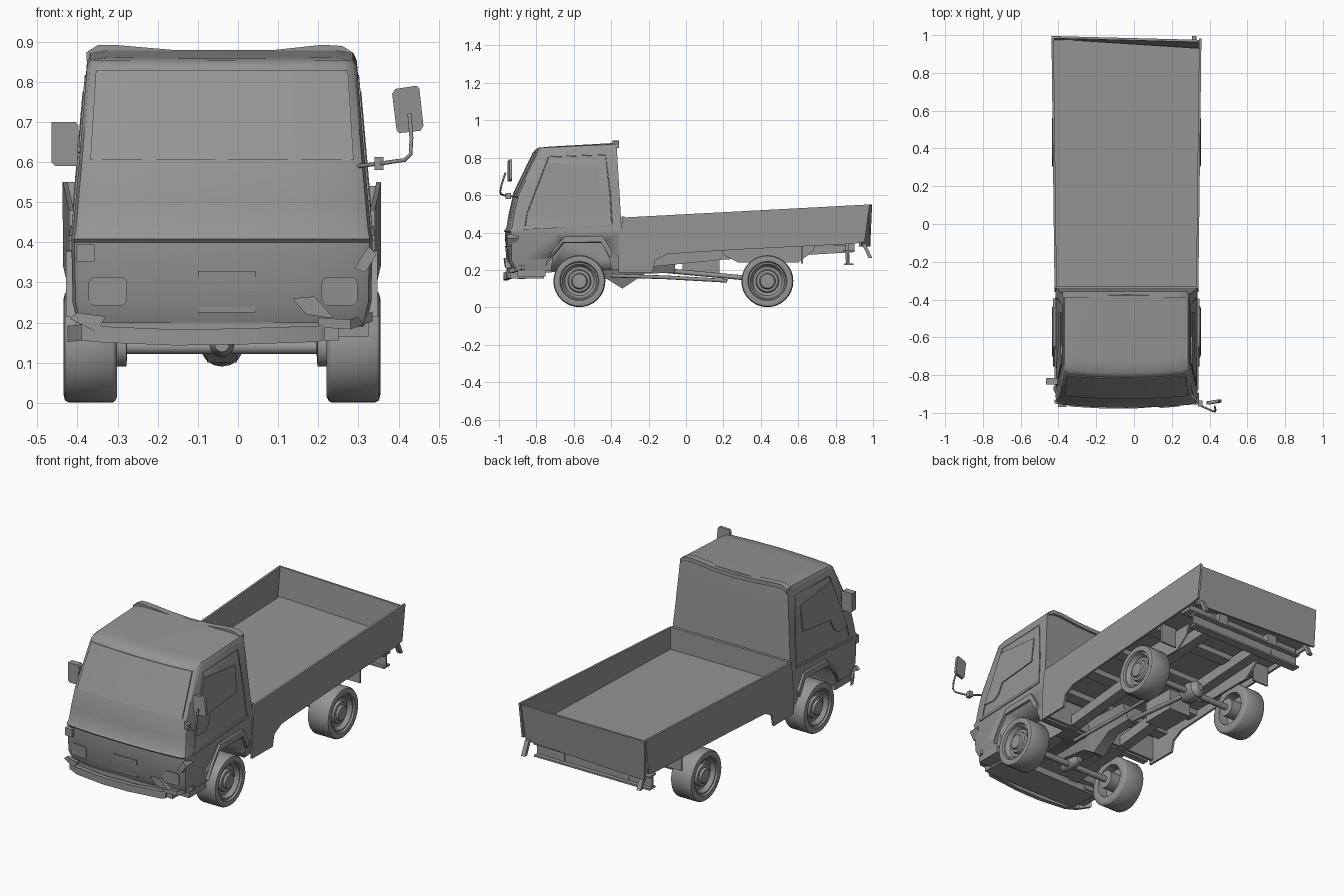
import bpy, bmesh, math
from mathutils import Vector

cube = bpy.data.objects.get("Cube")
if cube:
    bpy.data.objects.remove(cube, do_unlink=True)

grey = bpy.data.materials.new("plain_grey")
grey.use_nodes = True
grey.diffuse_color = (0.3, 0.3, 0.3, 1)
grey.node_tree.nodes["Principled BSDF"].inputs["Base Color"].default_value = (0.3, 0.3, 0.3, 1)

CX = -0.04  # centre line of the body
SIDES = (("right", -1), ("left", 1))


def loft(name, rings, caps=True, angle=35):
    """Skin a list of equal closed rings."""
    bm = bmesh.new()
    rows = [[bm.verts.new(p) for p in ring] for ring in rings]
    n = len(rows[0])
    for a, b in zip(rows, rows[1:]):
        for i in range(n):
            j = (i + 1) % n
            bm.faces.new((a[i], a[j], b[j], b[i]))
    if caps:
        bm.faces.new(rows[0])
        bm.faces.new(rows[-1])
    bmesh.ops.recalc_face_normals(bm, faces=bm.faces)
    mesh = bpy.data.meshes.new(name)
    bm.to_mesh(mesh)
    bm.free()
    mesh.materials.append(grey)
    ob = bpy.data.objects.new(name, mesh)
    bpy.context.collection.objects.link(ob)
    bpy.ops.object.select_all(action='DESELECT')
    ob.select_set(True)
    bpy.context.view_layer.objects.active = ob
    bpy.ops.object.shade_smooth_by_angle(angle=math.radians(angle))
    return ob


def slab(name, outline, offset):
    """Prism from an outline pushed along an offset."""
    pts = [Vector(p) for p in outline]
    return loft(name, [pts, [p + Vector(offset) for p in pts]])


def box(name, x0, x1, y0, y1, z0, z1):
    return slab(name, [(x0, y0, z0), (x1, y0, z0), (x1, y1, z0), (x0, y1, z0)], (0, 0, z1 - z0))


def bar(name, path, a, b):
    """Rectangular section with half axes a and b swept along a path."""
    a, b = Vector(a), Vector(b)
    return loft(name, [[Vector(p) + a + b, Vector(p) + a - b, Vector(p) - a - b, Vector(p) - a + b]
                       for p in path])


def lathe(name, profile, origin, axis, steps=32):
    """Spin (radius, distance) pairs around the x or y axis."""
    rings = []
    for r, d in profile:
        ring = []
        for i in range(steps):
            t = 2 * math.pi * i / steps
            c, s = r * math.cos(t), r * math.sin(t)
            ring.append(Vector(origin) + Vector((d, c, s) if axis == 'x' else (c, d, s)))
        rings.append(ring)
    return loft(name, rings)


def tube(name, pts, r):
    curve = bpy.data.curves.new(name, 'CURVE')
    curve.dimensions = '3D'
    curve.bevel_depth, curve.bevel_resolution, curve.use_fill_caps = r, 2, True
    spline = curve.splines.new('POLY')
    spline.points.add(len(pts) - 1)
    for sp, p in zip(spline.points, pts):
        sp.co = (*p, 1)
    curve.materials.append(grey)
    bpy.context.collection.objects.link(bpy.data.objects.new(name, curve))


# Cab levels: front z, rear z, front y, rear y, half width
LEVELS = [(.19, .20, -.935, -.36, .358), (.25, .25, -.962, -.35, .372), (.40, .40, -.965, -.345, .375),
          (.408, .408, -.973, -.345, .376), (.425, .425, -.960, -.345, .372),
          (.50, .50, -.948, -.349, .365), (.60, .60, -.925, -.355, .356),
          (.838, .853, -.81, -.37, .336), (.853, .872, -.79, -.372, .327), (.859, .879, -.73, -.378, .285)]


def level(z):
    """Front y and half width of the cab at a height."""
    for p, q in zip(LEVELS, LEVELS[1:]):
        if z <= q[0]:
            t = (z - p[0]) / (q[0] - p[0])
            return p[2] + (q[2] - p[2]) * t, p[4] + (q[4] - p[4]) * t
    return LEVELS[-1][2], LEVELS[-1][4]


def front(x, z, out=0.0):
    yf, hw = level(z)
    return Vector((x, yf + .02 * ((x - CX) / hw) ** 2 - out, z))


# Cab shell
rings = []
for zf, zr, yf, yr, hw in LEVELS:
    half = [(.5, .005), (.9, .0162), (.98, .03), (1, .06), (1, .27)]
    pts = [(u, yf + d) for u, d in half] + [(1, yr), (.5, yr), (0, yr)]
    pts = [(0, yf)] + pts + [(-u, y) for u, y in reversed(pts[:-1])]
    rings.append([Vector((CX + u * hw, y, zf + (zr - zf) * (y - yf) / (yr - yf))) for u, y in pts])
cab = loft("cab", rings)

# Wheel wells cut from the cab sides
ARCH = [(-.735, .1), (-.71, .27), (-.65, .345), (-.45, .345), (-.41, .26), (-.375, .1)]
for side, s in SIDES:
    cutter = slab("well_cutter", [(CX + s * .2, y, z) for y, z in ARCH], (s * .3, 0, 0))
    cutter.hide_render = True
    mod = cab.modifiers.new("well", 'BOOLEAN')
    mod.operation, mod.solver, mod.object = 'DIFFERENCE', 'EXACT', cutter
    bpy.context.view_layer.objects.active = cab
    bpy.ops.object.modifier_apply(modifier=mod.name)
    bpy.data.objects.remove(cutter, do_unlink=True)

# Rolled lip at the rear of the roof
bar("roof_lip", [(CX + x, -.375, z) for x, z in
                 ((-.338, .862), (-.31, .880), (-.27, .881), (-.12, .868), (0, .863), (.12, .867),
                  (.25, .881), (.30, .878), (.326, .862))], (0, .018, 0), (0, 0, .011))


# Windscreen, lamps and plate follow the curved front
def front_panel(name, x0, x1, z0, z1, taper=0.0, chamfer=0.0, out=.004):
    rows = []
    for i in range(17):
        t = i / 8 - 1
        x = (x0 + x1) / 2 + t * (x1 - x0) / 2
        cut = chamfer * max(0, (abs(t) - .75) * 4) ** 2
        rows.append([front(x, z0 + cut, out), front(x - taper * t, z1 - cut, out),
                     front(x - taper * t, z1 - cut, -.004), front(x, z0 + cut, -.004)])
    return loft(name, rows)


front_panel("windscreen", -.368, .288, .605, .828, .014)
front_panel("right_headlight", -.372, -.276, .243, .313, 0, .014)
front_panel("left_headlight", .208, .298, .243, .313, 0, .014)
front_panel("number_plate", -.10, .043, .225, .328)
box("right_indicator", -.402, -.357, -.968, -.90, .352, .394)
slab("left_indicator", [(.29, -.955, .335), (.318, -.955, .325), (.345, -.955, .37), (.325, -.955, .39)],
     (0, .06, 0))

# Bent front bumper with crumpled ends
bar("front_bumper", [(-.425, -.87, .172), (-.39, -.93, .175), (-.33, -.955, .17), (-.16, -.965, .163),
                     (.0, -.965, .165), (.2, -.95, .172), (.215, -.94, .176)],
    (0, .012, 0), (0, 0, .02))
box("bumper_valance", -.36, .25, -.94, -.76, .155, .20)
slab("right_torn_panel", [(-.42, -.95, .21), (-.40, -.955, .225), (-.33, -.96, .215), (-.35, -.96, .175)],
     (0, .02, 0))
slab("left_torn_panel", [(.135, -.975, .26), (.19, -.97, .265), (.24, -.965, .21), (.17, -.97, .22)], (0, .03, 0))
bar("left_bumper_end", [(.20, -.945, .20), (.28, -.935, .195), (.335, -.87, .215)], (0, .01, 0), (0, 0, .012))

# Doors: side windows, shut lines, waist strips and wheel arch flares
WINDOW = [(-.85, .495), (-.77, .488), (-.735, .515), (-.71, .575), (-.47, .60), (-.465, .745), (-.74, .775)]
DOOR = [(-.86, .435), (-.85, .50), (-.735, .805), (-.43, .815), (-.405, .60), (-.395, .435)]
for side, s in SIDES:
    def skin(y, z, out=0.0):
        return (CX + s * (level(z)[1] + out), y, z)
    slab(side + "_window", [skin(y, z, -.003) for y, z in WINDOW], (s * .009, 0, 0))
    tube(side + "_door_edge", [skin(y, z, .001) for y, z in DOOR], .003)
    bar(side + "_waist_strip", [skin(-.88, .41), skin(-.39, .435)], (.006, 0, 0), (0, 0, .007))
    bar(side + "_arch_flare", [(CX + s * .372, y, z) for y, z in
                               ((-.75, .23), (-.715, .29), (-.655, .362), (-.45, .365), (-.40, .28))],
        (.016, 0, 0), (0, .005, .016))
    box(side + "_step", *sorted((CX + s * .25, CX + s * .365)), -.90, -.75, .165, .20)

# Mirrors
slab("right_mirror", [(-.465, -.85, .60), (-.455, -.85, .59), (-.40, -.85, .59), (-.397, -.85, .69),
                      (-.405, -.85, .70), (-.465, -.85, .70)], (0, .035, 0))
tube("right_mirror_arm", [(-.38, -.83, .63), (-.43, -.83, .63)], .008)
slab("left_mirror", [(.395, -.955, .68), (.402, -.955, .672), (.455, -.945, .678), (.462, -.945, .69),
                     (.452, -.945, .782), (.445, -.945, .79), (.392, -.955, .782), (.384, -.955, .77)],
     (0, .016, 0))
tube("left_mirror_arm", [(.30, -.90, .59), (.36, -.965, .597), (.415, -.99, .605), (.43, -.993, .62),
                         (.432, -.985, .66), (.427, -.965, .72)], .005)
box("left_mirror_clamp", .34, .362, -.965, -.935, .58, .612)

# Load bed: sides, headboard, tailgate leaning at its left end, and floor
WALL = [(-.34, .48), (.982, .55), (.955, .35), (.90, .34), (.30, .31), (-.10, .285), (-.165, .25),
        (-.18, .185), (-.36, .185), (-.36, .30)]
for side, s in SIDES:
    slab(side + "_bed_wall", [(CX + s * (.385 + .012 * y), y, z) for y, z in WALL], (-s * .012, 0, 0))
slab("headboard", [(-.41, -.345, .20), (.33, -.345, .20), (.33, -.345, .485), (-.41, -.345, .485)], (0, .015, 0))
slab("tailgate", [(-.432, .985, .325), (.345, .935, .325), (.35, .975, .54), (-.437, .995, .55)], (0, -.012, 0))
slab("bed_floor", [(-.41, -.34, .36), (.33, -.34, .36), (.345, .93, .383), (-.43, .98, .384)], (0, 0, -.02))

# Chassis rails, inner fenders, flaps and brackets
for side, s in SIDES:
    bar(side + "_rail", [(CX + s * .17, y, z) for y, z in ((-.78, .215), (-.3, .235), (.2, .285), (.9, .325))],
        (.03, 0, 0), (0, 0, .03))
    slab(side + "_inner_fender", [(CX + s * .235, y, z) for y, z in
                                  ((.18, .36), (.20, .28), (.28, .24), (.60, .24), (.68, .30), (.70, .36))],
         (s * .01, 0, 0))
    box(side + "_mud_flap", *sorted((CX + s * .27, CX + s * .37)), .615, .625, .235, .35)
    bar(side + "_tail_bracket", [(CX + s * .36, .95, .34), (CX + s * .36, .985, .265)], (.012, 0, 0), (0, .01, 0))
    bar(side + "_bumper_stay", [(CX + s * .2, .86, .36), (CX + s * .2, .865, .23)], (.015, 0, 0), (0, .01, 0))
for i, y in enumerate((-.25, 0, .25, .55, .82)):
    z = .315 + .02 * y
    box(f"crossmember_{i + 1}", -.41, .33, y - .035, y + .035, z, z + .035)

# Channel-shaped rear bumper hung below the tailgate
for name, y0, y1, z0, z1 in (("web", .862, .872, .225, .305), ("top_flange", .84, .90, .295, .305),
                             ("lower_flange", .845, .895, .225, .235)):
    box("rear_bumper_" + name, -.40, .32, y0, y1, z0, z1)

# Tank, gearbox and exhaust
box("fuel_tank", -.24, -.10, -.02, .18, .18, .30)
loft("gearbox", [[(CX + u * w, y, z0 if v < 0 else .27) for u, v in ((-.4, -1), (.4, -1), (1, 1), (-1, 1))]
                 for y, w, z0 in ((-.62, .12, .17), (-.42, .10, .15), (-.34, .09, .10), (-.22, .08, .18),
                                  (-.06, .07, .185))])
tube("drive_shaft", [(CX, -.15, .2), (CX, .40, .15)], .013)
tube("exhaust_pipe", [(.08, -.40, .17), (.08, -.1, .16), (.10, .22, .142)], .010)

# Axles with differential housings
for end, y, r in (("front", -.57, .032), ("rear", .435, .055)):
    tube(end + "_axle", [(CX - .34, y, .138), (CX + .34, y, .138)], .017)
    lathe(end + "_differential", [(.018, -.07), (r * .85, -.045), (r, 0), (r * .85, .045), (.018, .07)],
          (CX, y, .145), 'y', 16)

# Wheels: brake drum, tyre, dished rim and hub in one turned profile, from inside to outside
TYRE = [(.02, .236), (.05, .238), (.05, .32), (.085, .315), (.092, .264), (.125, .261), (.135, .266),
        (.139, .272), (.139, .382), (.134, .391), (.118, .395), (.105, .392), (.10, .382), (.092, .384),
        (.078, .362), (.062, .36), (.057, .374), (.043, .376), (.038, .388), (.012, .389)]
for end, y in (("front", -.57), ("rear", .435)):
    for side, s in SIDES:
        lathe(f"{end}_{side}_wheel", [(r, s * d) for r, d in TYRE], (CX, y, .14), 'x')
